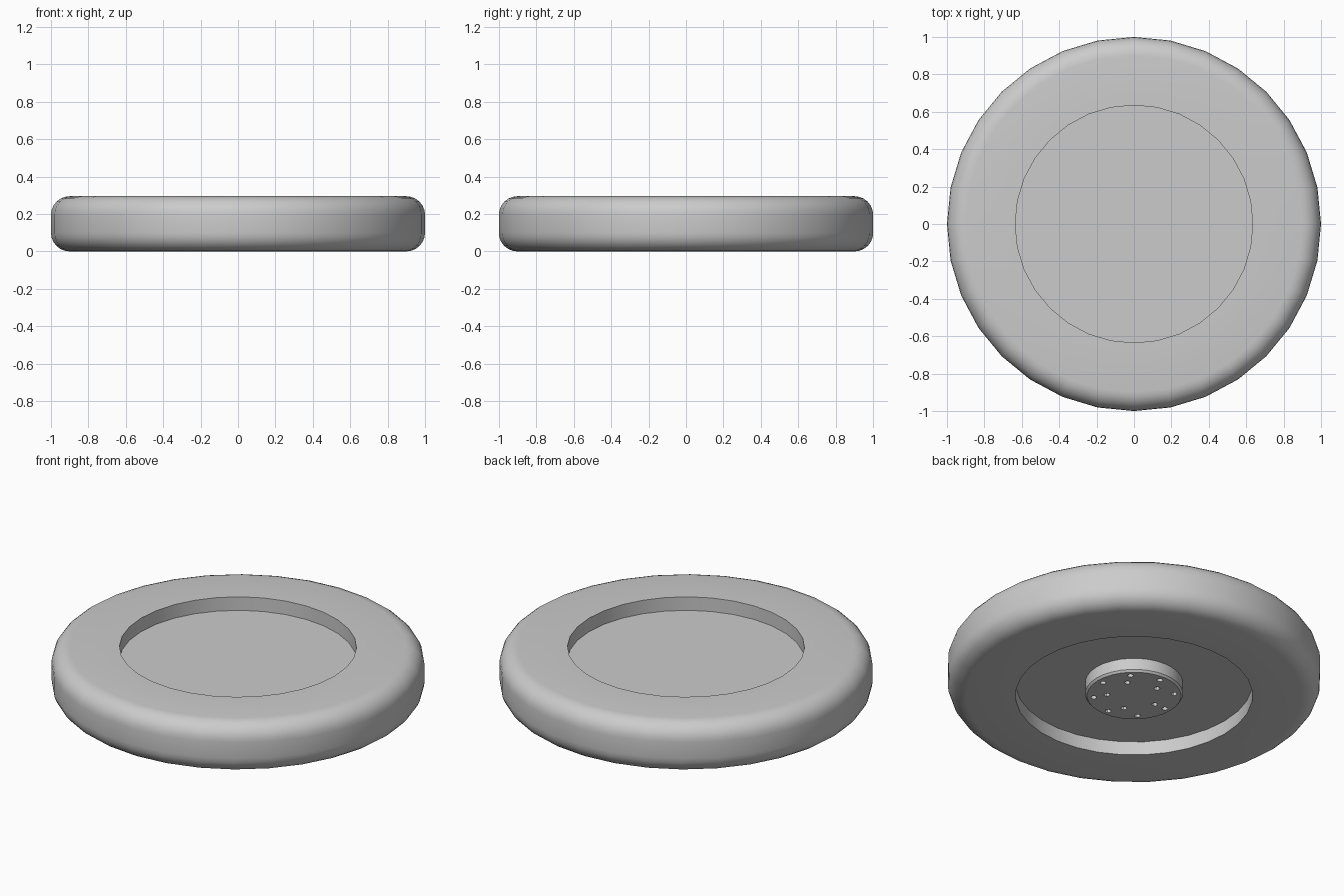
import bpy
import bmesh
from math import cos, sin, pi, radians

default_cube = bpy.data.objects.get("Cube")
if default_cube:
    bpy.data.objects.remove(default_cube, do_unlink=True)

SIDES = 32
HEIGHT = 0.295
RECESS = 0.08
ROUND = 0.1

grey = bpy.data.materials.new("light grey")
grey.use_nodes = True
colour = (0.6, 0.6, 0.6, 1)
grey.diffuse_color = colour
grey.node_tree.nodes["Principled BSDF"].inputs["Base Color"].default_value = colour


def add_object(name, bm):
    bmesh.ops.recalc_face_normals(bm, faces=bm.faces)
    mesh = bpy.data.meshes.new(name)
    bm.to_mesh(mesh)
    bm.free()
    mesh.materials.append(grey)
    obj = bpy.data.objects.new(name, mesh)
    bpy.context.collection.objects.link(obj)
    return obj


def lathe(name, profile):
    """Spin an (r, z) profile that starts and ends on the axis."""
    bm = bmesh.new()
    verts = [bm.verts.new((r, 0, z)) for r, z in profile]
    edges = [bm.edges.new(pair) for pair in zip(verts, verts[1:])]
    bmesh.ops.spin(bm, geom=verts + edges, cent=(0, 0, 0), axis=(0, 0, 1),
                   angle=2 * pi, steps=SIDES, use_duplicate=False)
    bmesh.ops.remove_doubles(bm, verts=bm.verts, dist=0.0001)
    return add_object(name, bm)


def activate(obj):
    bpy.ops.object.select_all(action="DESELECT")
    obj.select_set(True)
    bpy.context.view_layer.objects.active = obj


def smooth(obj):
    activate(obj)
    bpy.ops.object.shade_smooth_by_angle(angle=radians(30))


def corner(z, start):
    """Quarter-round shoulder of the tyre."""
    angles = [radians(start + 15 * i) for i in range(7)]
    return [(1 - ROUND + ROUND * cos(a), z + ROUND * sin(a)) for a in angles]


# Tyre and rim: rounded ring with a shallow round recess on both faces
wheel = lathe("wheel", [(0, RECESS), (0.635, RECESS), (0.635, 0)]
              + corner(ROUND, -90) + corner(HEIGHT - ROUND, 0)
              + [(0.635, HEIGHT), (0.635, HEIGHT - RECESS), (0, HEIGHT - RECESS)])
smooth(wheel)

# Hub disc with a chamfered edge, seated in the lower recess
hub = lathe("hub", [(0, 0), (0.252, 0), (0.262, 0.012),
                    (0.262, RECESS + 0.01), (0, RECESS + 0.01)])

# Two rings of bolt holes drilled into the hub
bm = bmesh.new()
for count, radius, start in ((8, 0.216, 0), (5, 0.145, 36)):
    for i in range(count):
        a = radians(start) + 2 * pi * i / count
        ring = bmesh.ops.create_cone(bm, cap_ends=True, segments=12,
                                     radius1=0.016, radius2=0.016, depth=0.12)
        bmesh.ops.translate(bm, verts=ring["verts"],
                            vec=(radius * cos(a), radius * sin(a), 0))
cutter = add_object("hole_cutter", bm)
cutter.hide_render = True
activate(hub)
cut = hub.modifiers.new("bolt holes", "BOOLEAN")
cut.operation = "DIFFERENCE"
cut.solver = "EXACT"
cut.object = cutter
bpy.ops.object.modifier_apply(modifier=cut.name)
bpy.data.objects.remove(cutter, do_unlink=True)
smooth(hub)
